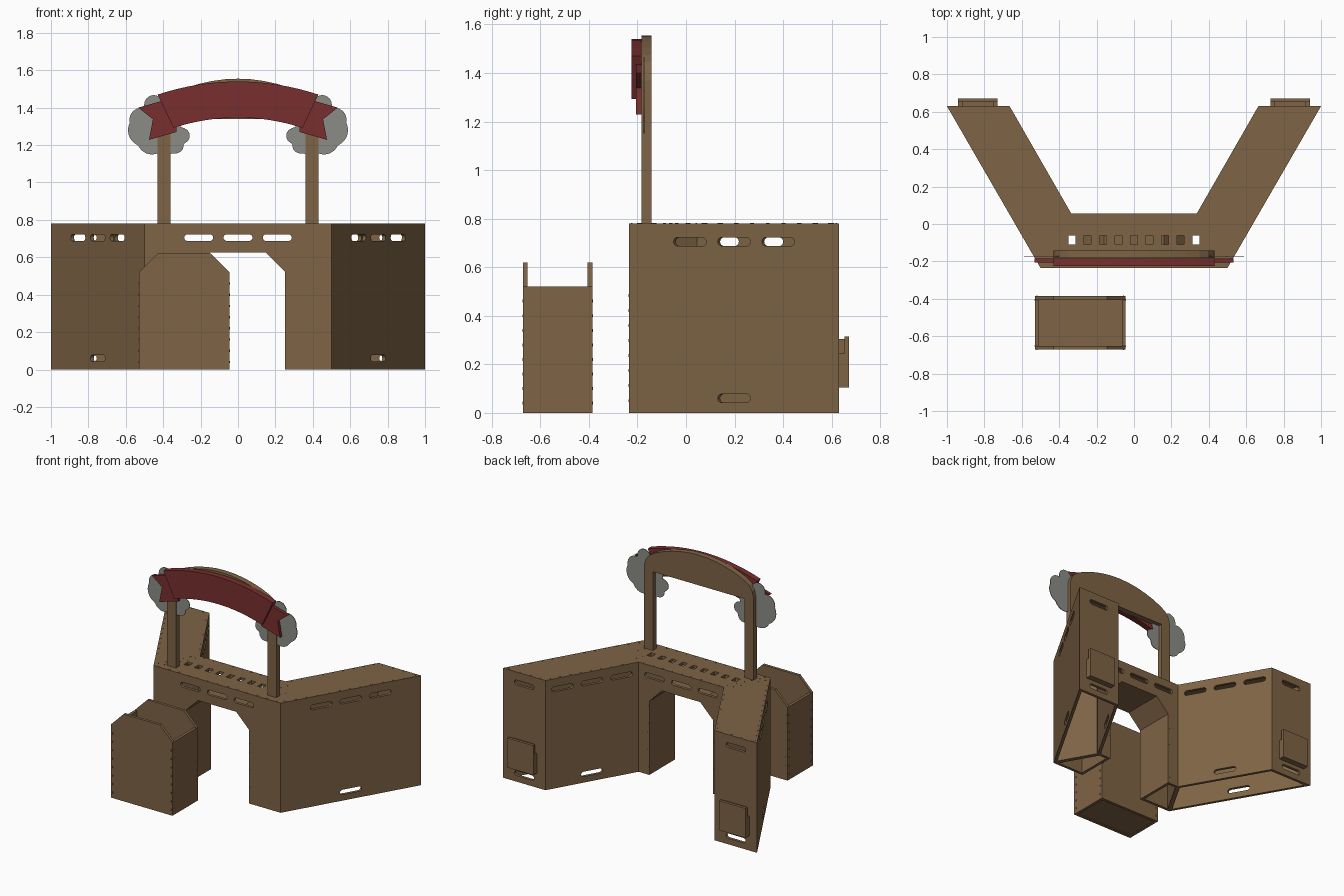
import bpy, bmesh, math
from mathutils import Vector, Matrix

if "Cube" in bpy.data.objects:
    bpy.data.objects.remove(bpy.data.objects["Cube"])

def material(name, rgb):
    m = bpy.data.materials.new(name)
    m.diffuse_color = (*rgb, 1)
    m.use_nodes = True
    m.node_tree.nodes["Principled BSDF"].inputs["Base Color"].default_value = m.diffuse_color
    return m

WOOD = material("brown wood", (0.21, 0.127, 0.06))
RED = material("banner red", (0.19, 0.028, 0.028))
GREY = material("cloud grey", (0.26, 0.26, 0.245))
X, Y, Z = Vector((1, 0, 0)), Vector((0, 1, 0)), Vector((0, 0, 1))
T = 0.02

def finish(name, bm, mat):
    me = bpy.data.meshes.new(name)
    bmesh.ops.recalc_face_normals(bm, faces=bm.faces[:])
    for f in bm.faces:
        f.smooth = False
        f.material_index = 0
    bm.to_mesh(me)
    bm.free()
    me.materials.append(mat)
    ob = bpy.data.objects.new(name, me)
    bpy.context.collection.objects.link(ob)
    return ob

def plate(name, loops, origin=(0, 0, 0), u=X, v=Z, t=T, mat=WOOD, mitre=None):
    """Filled outline with holes; the outer face lies on the origin plane and it thickens inward."""
    cu = bpy.data.curves.new(name, 'CURVE')
    cu.dimensions, cu.fill_mode, cu.extrude = '2D', 'BOTH', t / 2
    for pts in loops:
        sp = cu.splines.new('POLY')
        sp.points.add(len(pts) - 1)
        for p, (a, b) in zip(sp.points, pts):
            p.co = (a, b, 0, 1)
        sp.use_cyclic_u = True
    tmp = bpy.data.objects.new(name + "_tmp", cu)
    bpy.context.collection.objects.link(tmp)
    dg = bpy.context.evaluated_depsgraph_get()
    me = bpy.data.meshes.new_from_object(tmp.evaluated_get(dg))
    bpy.data.objects.remove(tmp)
    bm = bmesh.new()
    bm.from_mesh(me)
    bpy.data.meshes.remove(me)
    bmesh.ops.remove_doubles(bm, verts=bm.verts[:], dist=1e-5)
    if mitre:                                   # slant the ends so walls meet cleanly
        L, m0, m1 = mitre
        for w in bm.verts:
            if w.co.z < 0:
                if abs(w.co.x) < 1e-4:
                    w.co.x += m0
                elif abs(w.co.x - L) < 1e-4:
                    w.co.x -= m1
    n = u.cross(v)
    o = Vector(origin) - n * t / 2
    M = Matrix((u, v, n)).transposed().to_4x4()
    M.translation = o
    bm.transform(M)
    return finish(name, bm, mat)

def boxes(name, items, mat=WOOD):
    """One object made of (centre, size, z-angle) boxes."""
    bm = bmesh.new()
    for c, s, a in items:
        M = Matrix.Translation(c) @ Matrix.Rotation(a, 4, 'Z') @ Matrix.Diagonal((*s, 1))
        bmesh.ops.create_cube(bm, size=1, matrix=M)
    return finish(name, bm, mat)

def rect(cx, cy, w, h):
    return [(cx - w/2, cy - h/2), (cx + w/2, cy - h/2), (cx + w/2, cy + h/2), (cx - w/2, cy + h/2)]

def slot(cx, cy, w=0.155, h=0.035):
    r = h / 2
    return [(cx + s * (w/2 - r) + r * math.sin(a) * s, cy - s * r * math.cos(a))
            for s in (1, -1) for a in [math.pi * i / 8 for i in range(9)]]

# Counter walls: follow the plan outline anticlockwise
H = 0.78
plan = [(-.5, -.235), (.5, -.235), (1, .63), (.665, .63), (.335, .055),
        (-.335, .055), (-.665, .63), (-1, .63)]
names = ["front_wall", "right_outer_wall", "right_end_wall", "right_inner_wall",
         "back_wall", "left_inner_wall", "left_end_wall", "left_outer_wall"]
arch = [(-.25, 0), (-.25, .525), (-.15, .625), (.15, .625), (.25, .525), (.25, 0)]

def interior(i):
    p = Vector(plan[i])
    a, b = Vector(plan[(i + 1) % 8]) - p, Vector(plan[i - 1]) - p
    return math.atan2(a.x * b.y - a.y * b.x, a.dot(b)) % (2 * math.pi)

tabs = []
for i, name in enumerate(names):
    A, B = Vector((*plan[i], 0)), Vector((*plan[(i + 1) % 8], 0))
    L, u = (B - A).length, (B - A).normalized()
    n, ang = u.cross(Z), math.atan2(u.y, u.x)
    c = L / 2
    outline = [(0, 0)]
    if i in (0, 4):
        outline += [(c + x, z) for x, z in arch]
    outline += [(L, 0), (L, H - T), (0, H - T)]
    loops = [outline]
    loops += [slot(c + d, .705) for d in ((0,) if i in (2, 6) else (-.21, 0, .21))]
    if i not in (0, 4):
        loops.append(slot(c, .06))
    m0, m1 = (T / math.tan(interior(k % 8) / 2) for k in (i, i + 1))
    plate(name, loops, A, u, Z, mitre=(L, m0, m1))
    # small finger joints on the upper edge of each wall
    k = max(2, round(L / .075))
    for j in range(k):
        p = A + u * L * (j + .5) / k
        tabs.append((p - n * .012 + Z * H, (.012, .006, .003), ang))

# Counter top with a row of square holes
plate("counter_top", [plan] + [rect(i * .083, -.085, .037, .048) for i in range(-4, 5)],
      (0, 0, H), X, Y)

# Tunnel lining behind the opening
outer = [(.27, 0), (.27, .535), (.16, .645), (-.16, .645), (-.27, .535), (-.27, 0)]
plate("tunnel_lining", [arch + outer], (0, -.235 + T, 0), X, Z, t=.29 - 2 * T)

# Partitions between the centre and the wings
for s, side in ((1, "right"), (-1, "left")):
    a, b = Vector((.345 * s, .037, 0)), Vector((.488 * s, -.213, 0))
    d = b - a
    boxes(side + "_partition", [((a + b) / 2 + Z * (H - T) / 2, (d.length, .03, H - T),
                                 math.atan2(d.y, d.x))])
    for k in range(5):                          # joints either side of the partition
        for o in (-.022, .022):
            q = a + d * (k + .5) / 5 + X * o
            tabs.append((q + Z * H, (.012, .005, .003), math.atan2(d.y, d.x)))
    # Pocket on the end of each wing
    boxes(side + "_end_pocket", [
        ((.835 * s, .662, .21), (.21, .02, .21), 0),
        ((.835 * s, .641, .175), (.21, .024, .14), 0),
        ((.835 * s, .641, .27), (.17, .024, .07), 0)])

# Joints beside the opening
for s in (-1, 1):
    for k in range(8):
        for y in (-.235, .055):
            tabs.append(((.26 * s, y, .05 + k * .062), (.006, .003, .012), 0))
boxes("counter_joints", tabs)

# Sign frame: two posts and an arched board in one outline
R = [(.43, .78), (.43, 1.37), (.42, 1.41), (.395, 1.445), (.35, 1.475)]
R += [(x, 1.555 - .64 * x * x) for x in (.28, .21, .14, .07)]
frame = R + [(0, 1.555)] + [(-x, z) for x, z in reversed(R)]
frame += [(-.36, .78), (-.36, 1.34), (.36, 1.34), (.36, .78)]
plate("sign_frame", [frame], (0, -.183, 0), t=.04)

# Banner and its swallow tails
ts = [i / 8 - 1 for i in range(17)]
strip = [(.43 * t, 1.54 - .07 * t * t) for t in ts]
strip += [(.345 * t, 1.347 - .055 * t * t) for t in reversed(ts)]
plate("banner", [strip], (0, -.225, 0), t=.041, mat=RED)
tail = [(.405, 1.437), (.533, 1.40), (.455, 1.338), (.476, 1.228), (.328, 1.27), (.33, 1.31)]

# Clouds: outer envelope of overlapping circles
puffs = [(.50, 1.28, .088), (.46, 1.23, .08), (.39, 1.21, .066), (.335, 1.20, .045),
         (.30, 1.25, .042), (.515, 1.335, .065), (.45, 1.415, .052), (.37, 1.33, .07)]
centre = Vector((.42, 1.29))
cloud = []
for k in range(96):
    a = 2 * math.pi * k / 96
    d = Vector((math.cos(a), math.sin(a)))
    best = .04
    for x, z, r in puffs:
        q = Vector((x, z)) - centre
        h = r * r - (q.length_squared - q.dot(d) ** 2)
        if h > 0:
            best = max(best, q.dot(d) + math.sqrt(h))
    cloud.append(tuple(centre + d * best))
for s, side in ((1, "right"), (-1, "left")):
    plate(side + "_banner_tail", [[(x * s, z) for x, z in tail]], (0, -.205, 0), t=.021, mat=RED)
    plate(side + "_cloud", [[(x * s, z) for x, z in cloud]], (0, -.175, 0), t=.004, mat=GREY)

# Open crate that fits under the counter
x0, x1, y0, y1 = -.53, -.045, -.672, -.385
end = [(x0, 0), (x1, 0), (x1, .52), (x1 - .1, .62), (x0 + .1, .62), (x0, .52)]
plate("crate_front", [end], (0, y0, 0))
plate("crate_back", [end], (0, y1 - T, 0))
cx, cy = (x0 + x1) / 2, (y0 + y1) / 2
depth = y1 - y0 - 2 * T
for x, side in ((x0 + T/2, "left"), (x1 - T/2, "right")):
    boxes("crate_" + side + "_side", [((x, cy, .26), (T, depth, .52), 0)])
boxes("crate_floor", [((cx, cy, .015), (x1 - x0 - 2 * T, depth, T), 0)])
joints = []
for k in range(8):
    z = .04 + k * .06
    for x in (x0 + .012, x1 - .012):
        joints += [((x, y, z), (.006, .003, .012), 0) for y in (y0, y1)]
    for y in (y0 + T, y1 - T):
        joints += [((x, y, z), (.003, .006, .012), 0) for x in (x0, x1)]
boxes("crate_joints", joints)
